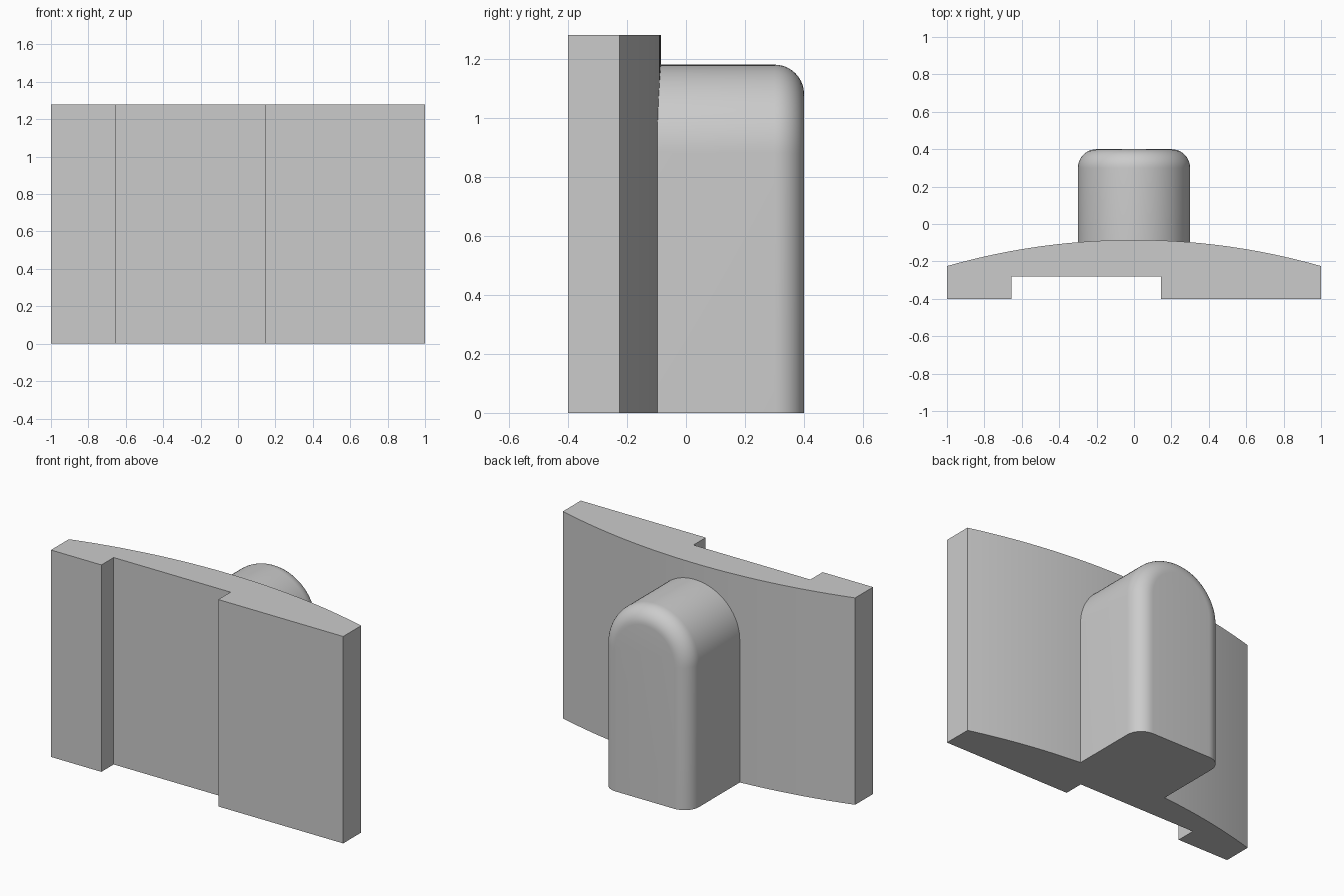
import bpy
import bmesh
import math

cube = bpy.data.objects.get("Cube")
if cube:
    bpy.data.objects.remove(cube, do_unlink=True)

grey = bpy.data.materials.new("light grey")
grey.use_nodes = True
colour = (0.6, 0.6, 0.6, 1)
grey.diffuse_color = colour
grey.node_tree.nodes["Principled BSDF"].inputs["Base Color"].default_value = colour


def loft(name, rings):
    """Skin equal-length rings of points, cap both ends and shade."""
    bm = bmesh.new()
    loops = [[bm.verts.new(p) for p in ring] for ring in rings]
    for a, b in zip(loops, loops[1:]):
        for i in range(len(a)):
            j = (i + 1) % len(a)
            bm.faces.new((a[i], a[j], b[j], b[i]))
    bm.faces.new(loops[0])
    bm.faces.new(loops[-1])
    bmesh.ops.recalc_face_normals(bm, faces=bm.faces)
    mesh = bpy.data.meshes.new(name)
    bm.to_mesh(mesh)
    bm.free()
    mesh.materials.append(grey)
    obj = bpy.data.objects.new(name, mesh)
    bpy.context.collection.objects.link(obj)
    bpy.ops.object.select_all(action="DESELECT")
    obj.select_set(True)
    bpy.context.view_layer.objects.active = obj
    bpy.ops.object.shade_smooth_by_angle(angle=math.radians(30))
    return obj


# Plate: slotted flat front, gently curved back
height, rise, crown = 1.28, 0.14, -0.085
radius = (1 + rise ** 2) / (2 * rise)
front = [(-1, -0.4), (-0.655, -0.4), (-0.655, -0.28),
         (0.145, -0.28), (0.145, -0.4), (1, -0.4)]
steps = 40
xs = [1 - 2 * i / steps for i in range(steps + 1)]
back = [(x, crown - radius + math.sqrt(radius ** 2 - x * x)) for x in xs]
loft("curved_plate", [[(x, y, z) for x, y in front + back] for z in (0, height)])


# Arched block: round top and a rounded rim on its back face
def arch(r, y, segments=40):
    angles = [math.pi * i / segments for i in range(segments + 1)]
    curve = [(r * math.cos(a), y, 0.88 + r * math.sin(a)) for a in angles]
    return [(r, y, 0)] + curve + [(-r, y, 0)]


half, depth, fillet, cuts = 0.3, 0.4, 0.1, 10
rings = [arch(half, -0.1)]
for i in range(cuts + 1):
    t = math.pi / 2 * i / cuts
    rings.append(arch(half - fillet * (1 - math.cos(t)),
                      depth - fillet * (1 - math.sin(t))))
loft("arched_block", rings)
